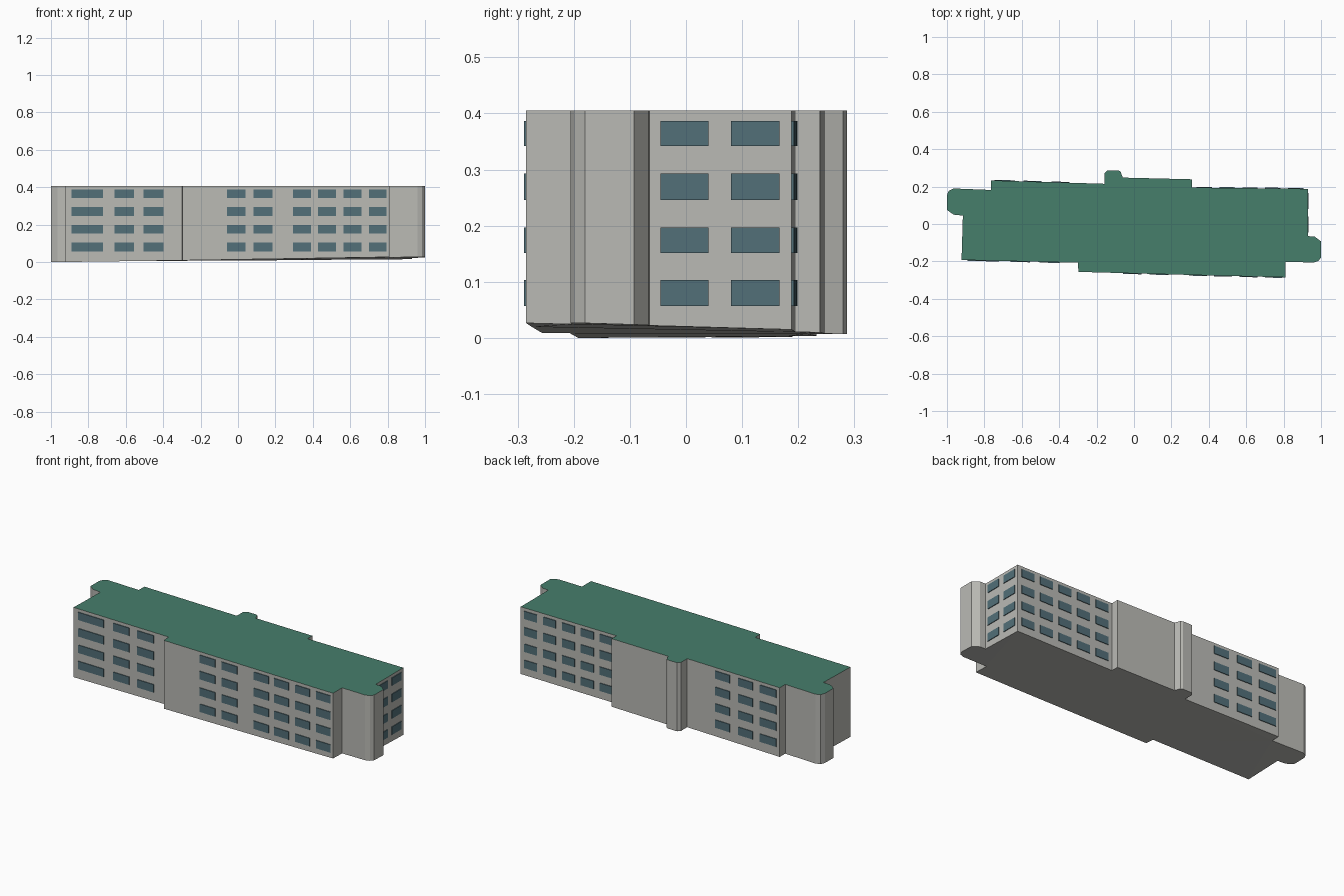
import bpy, bmesh
from mathutils import Vector

if "Cube" in bpy.data.objects:
    bpy.data.objects.remove(bpy.data.objects["Cube"])

TOP = 0.405


def material(name, rgb):
    m = bpy.data.materials.new(name)
    m.diffuse_color = (*rgb, 1)
    m.use_nodes = True
    m.node_tree.nodes["Principled BSDF"].inputs["Base Color"].default_value = m.diffuse_color
    return m


WALL = material("grey wall", (0.49, 0.49, 0.46))
ROOF = material("green roof", (0.062, 0.21, 0.148))
RIM = material("beige rim", (0.52, 0.45, 0.38))
GLASS = material("blue grey glass", (0.085, 0.16, 0.19))


def make_object(name, bm, mats):
    me = bpy.data.meshes.new(name)
    bm.to_mesh(me)
    bm.free()
    for m in mats:
        me.materials.append(m)
    ob = bpy.data.objects.new(name, me)
    bpy.context.collection.objects.link(ob)
    return ob


# Building footprint, counter-clockwise from the front left corner
footprint = [
    (-0.922, -0.192), (-0.30, -0.207), (-0.297, -0.256), (0.40, -0.275),
    (0.81, -0.285), (0.81, -0.202), (0.96, -0.206), (0.985, -0.198),
    (1.0, -0.18), (1.0, -0.093), (0.965, -0.067), (0.93, -0.065),
    (0.93, 0.188), (0.31, 0.195), (0.31, 0.239), (-0.06, 0.248),
    (-0.072, 0.28), (-0.085, 0.287), (-0.143, 0.287), (-0.158, 0.272),
    (-0.158, 0.215), (-0.765, 0.233), (-0.765, 0.182), (-0.965, 0.19),
    (-0.99, 0.178), (-1.0, 0.155), (-1.0, 0.075), (-0.965, 0.05),
    (-0.915, 0.045),
]


def ground(x, y):
    """Height of the gently sloping underside."""
    return max(0, 0.0105 + 0.0105 * x - 0.0105 * y - 0.0195 * x * y)


# Building body with sloping base, thin roof rim and roof
bm = bmesh.new()
low = [bm.verts.new((x, y, ground(x, y))) for x, y in footprint]
high = [bm.verts.new((x, y, TOP)) for x, y in footprint]
n = len(footprint)
for i in range(n):
    j = (i + 1) % n
    bm.faces.new((low[i], low[j], high[j], high[i]))
bottom = bm.faces.new(low[::-1])
roof = bm.faces.new(high)
rim = bmesh.ops.inset_region(bm, faces=[roof], thickness=0.007,
                             use_even_offset=True)["faces"]
for f in rim:
    f.material_index = 2
roof.material_index = 1
bmesh.ops.triangulate(bm, faces=[bottom, roof])
make_object("building_body", bm, [WALL, ROOF, RIM])

# Window plates: one object per wall, columns along the wall, four floors
FLOORS = [(0.057, 0.103), (0.151, 0.197), (0.246, 0.293), (0.342, 0.387)]


def windows(name, a, b, axis, columns):
    """Plates on the wall from a to b; columns are ranges along the axis."""
    a, b = Vector((*a, 0)), Vector((*b, 0))
    d = (b - a).normalized()
    out = Vector((d.y, -d.x, 0))
    bm = bmesh.new()
    for c in columns:
        p, q = [a.lerp(b, (s - a[axis]) / (b[axis] - a[axis])) for s in c]
        for z0, z1 in FLOORS:
            vs = [bm.verts.new(e + out * o + Vector((0, 0, z)))
                  for o in (-0.003, 0.004)
                  for e, z in ((p, z0), (q, z0), (q, z1), (p, z1))]
            for ids in ((0, 3, 2, 1), (4, 5, 6, 7), (0, 1, 5, 4),
                        (1, 2, 6, 5), (2, 3, 7, 6), (3, 0, 4, 7)):
                bm.faces.new([vs[k] for k in ids])
    bmesh.ops.recalc_face_normals(bm, faces=bm.faces[:])
    make_object(name, bm, [GLASS])


F = footprint
windows("front_left_windows", F[0], F[1], 0,
        [(-0.89, -0.722), (-0.66, -0.555), (-0.505, -0.397)])
windows("front_middle_windows", F[2], F[3], 0,
        [(-0.06, 0.04), (0.083, 0.185), (0.293, 0.39)])
windows("front_right_windows", F[3], F[4], 0,
        [(0.427, 0.523), (0.565, 0.66), (0.70, 0.795)])
windows("right_end_windows", F[11], F[12], 1,
        [(-0.045, 0.04), (0.08, 0.167)])
windows("back_right_windows", F[12], F[13], 0,
        [(0.905 - 0.122 * k, 0.823 - 0.122 * k) for k in range(5)])
windows("back_left_windows", F[20], F[21], 0,
        [(-0.345, -0.44), (-0.495, -0.59), (-0.637, -0.745)])
